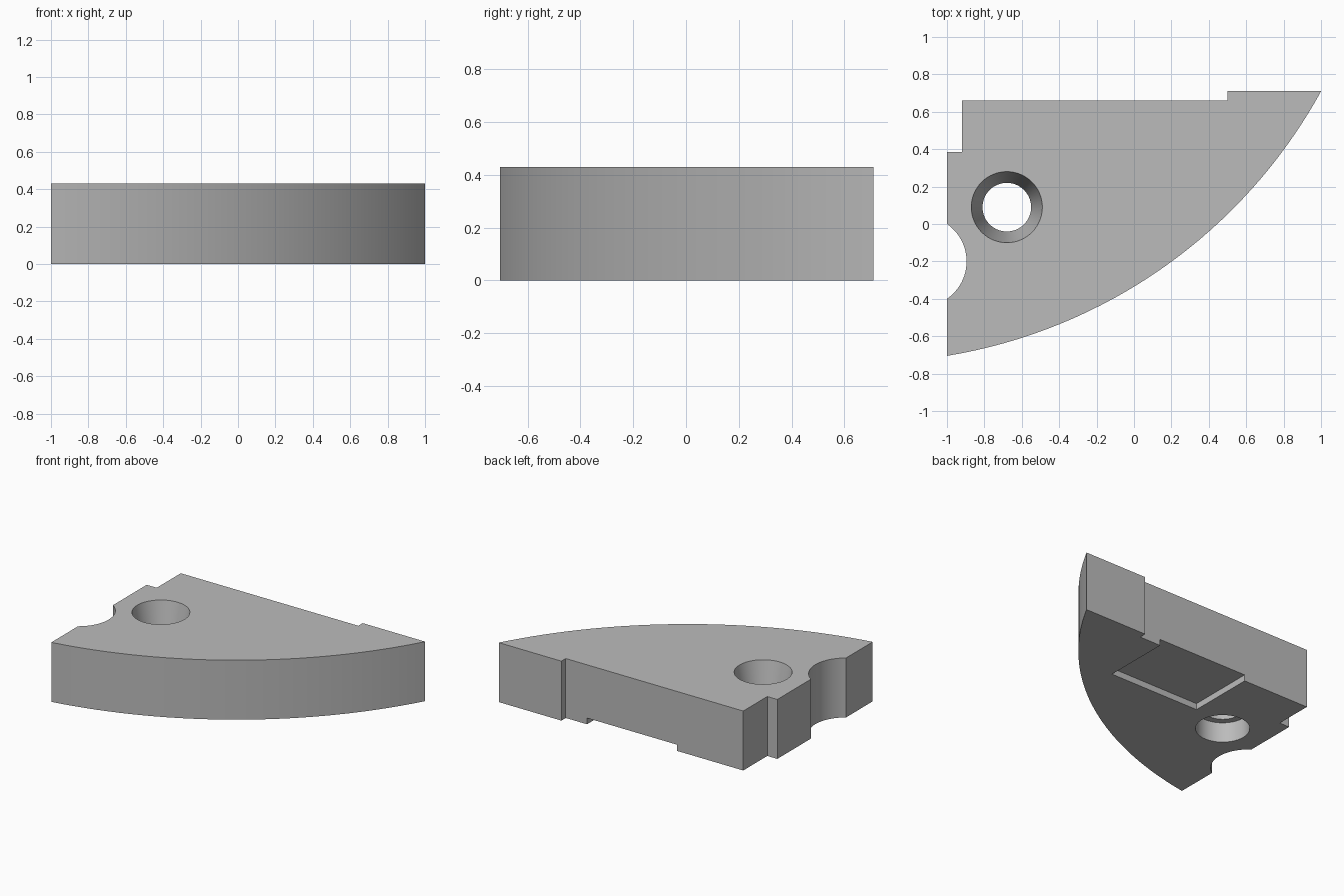
import bpy, bmesh
from math import sin, cos, atan2, hypot, pi

cube = bpy.data.objects.get("Cube")
if cube:
    bpy.data.objects.remove(cube, do_unlink=True)

HEIGHT = 0.43

grey = bpy.data.materials.new("plain grey")
grey.use_nodes = True
colour = (0.5, 0.5, 0.5, 1)
grey.diffuse_color = colour
grey.node_tree.nodes["Principled BSDF"].inputs["Base Color"].default_value = colour


def arc(centre, start, end, steps):
    """Points from start to end, counter-clockwise if the angle grows."""
    cx, cy = centre
    a = atan2(start[1] - cy, start[0] - cx)
    b = atan2(end[1] - cy, end[0] - cx)
    r = hypot(start[0] - cx, start[1] - cy)
    return [(cx + r * cos(a + (b - a) * i / steps),
             cy + r * sin(a + (b - a) * i / steps)) for i in range(steps + 1)]


def make_object(name, bm):
    bmesh.ops.recalc_face_normals(bm, faces=bm.faces)
    mesh = bpy.data.meshes.new(name)
    bm.to_mesh(mesh)
    bm.free()
    mesh.materials.append(grey)
    obj = bpy.data.objects.new(name, mesh)
    bpy.context.collection.objects.link(obj)
    return obj


def prism(name, outline, z0, z1):
    bm = bmesh.new()
    base = bm.faces.new([bm.verts.new((x, y, z0)) for x, y in outline])
    top = bmesh.ops.extrude_face_region(bm, geom=[base])["geom"]
    bmesh.ops.translate(bm, vec=(0, 0, z1 - z0),
                        verts=[v for v in top if isinstance(v, bmesh.types.BMVert)])
    return make_object(name, bm)


def lathe(name, profile, centre, sides):
    bm = bmesh.new()
    rings = [[bm.verts.new((centre[0] + r * cos(2 * pi * i / sides),
                            centre[1] + r * sin(2 * pi * i / sides), z))
              for i in range(sides)] for r, z in profile]
    for low, high in zip(rings, rings[1:]):
        for i in range(sides):
            j = (i + 1) % sides
            bm.faces.new((low[i], low[j], high[j], high[i]))
    bm.faces.new(rings[0])
    bm.faces.new(rings[-1])
    return make_object(name, bm)


# Plate: curved front edge, stepped back edge, round notch in the side
outline = arc((-1.453, 2.057), (-1, -0.705), (1, 0.71), 32)
outline += [(0.5, 0.71), (0.5, 0.66), (-0.92, 0.66), (-0.92, 0.385), (-1, 0.385)]
outline += arc((-1.138, -0.2), (-1, 0), (-1, -0.4), 24)
plate = prism("wedge_plate", outline, 0, HEIGHT)

# Tapered hole with a counterbore underneath
hole = lathe("hole_cutter", [(0.177, -0.1), (0.177, 0.145), (0.13, 0.145),
                             (0.19, HEIGHT), (0.211, HEIGHT + 0.1)], (-0.68, 0.09), 64)

# Shallow pocket under the back edge
pocket = prism("pocket_cutter", [(-0.39, 0.17), (0.33, 0.17), (0.33, 0.8), (-0.39, 0.8)],
               -0.1, 0.045)

for cutter in (hole, pocket):
    cutter.hide_render = True
    cutter.hide_set(True)
    cut = plate.modifiers.new(cutter.name, 'BOOLEAN')
    cut.operation = 'DIFFERENCE'
    cut.solver = 'EXACT'
    cut.object = cutter

# Apply the cuts and drop the cutters
bpy.context.view_layer.objects.active = plate
plate.select_set(True)
for name in [m.name for m in plate.modifiers]:
    bpy.ops.object.modifier_apply(modifier=name)
for cutter in (hole, pocket):
    bpy.data.objects.remove(cutter, do_unlink=True)
bpy.ops.object.shade_smooth_by_angle(angle=0.5)
